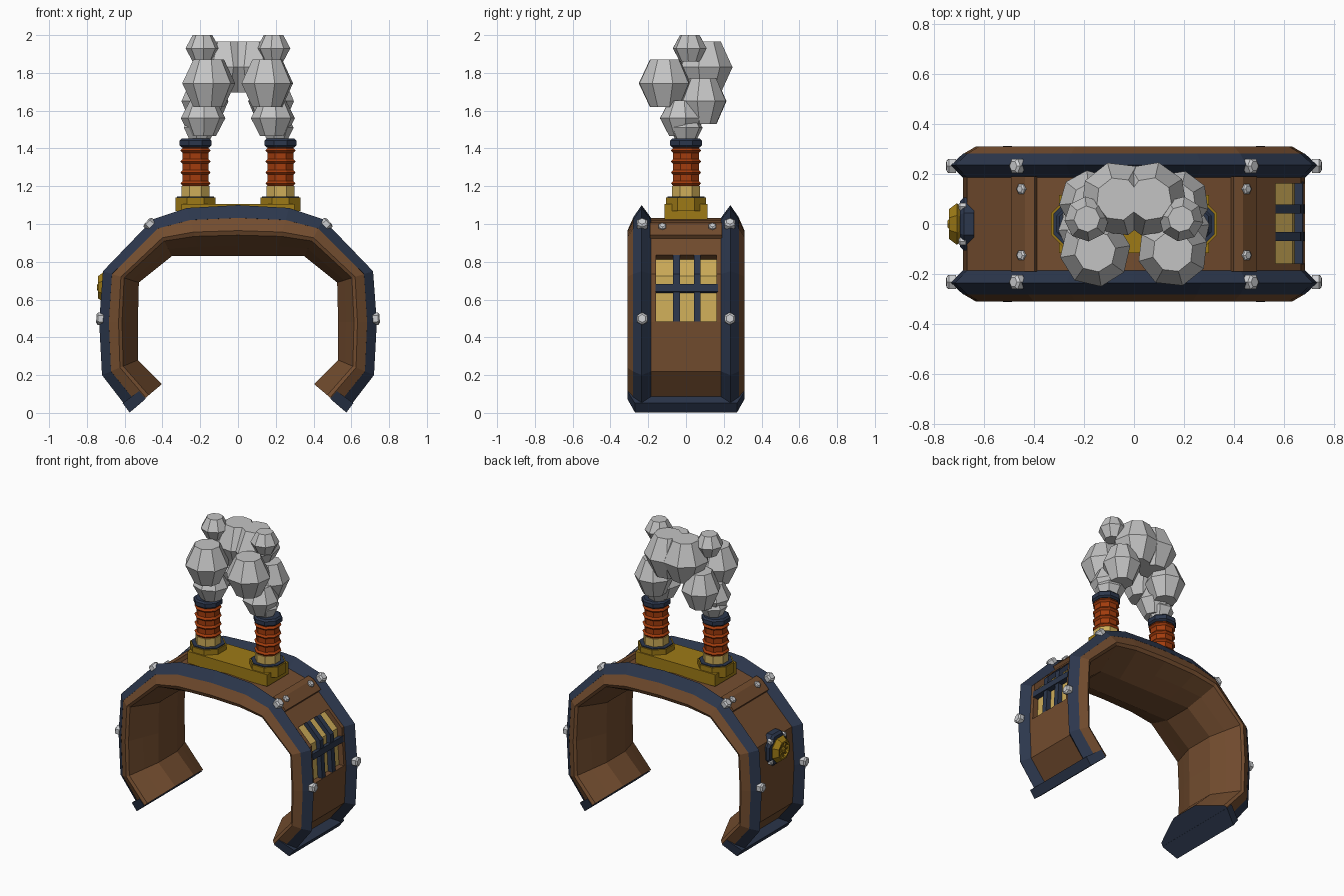
import bpy, bmesh, math, random
from mathutils import Matrix, Vector

random.seed(4)
if "Cube" in bpy.data.objects:
    bpy.data.objects.remove(bpy.data.objects["Cube"])


def material(name, r, g, b):
    m = bpy.data.materials.new(name)
    m.use_nodes = True
    m.diffuse_color = (r, g, b, 1)
    m.node_tree.nodes["Principled BSDF"].inputs["Base Color"].default_value = (r, g, b, 1)
    return m


BROWN = material("brown leather", .17, .073, .028)
NAVY = material("navy metal", .025, .038, .073)
GOLD = material("dark gold", .34, .195, .008)
PALE = material("pale brass", .62, .42, .1)
RED = material("rust red", .36, .045, .004)
SMOKE = material("smoke grey", .55, .55, .55)
STEEL = material("bolt steel", .62, .63, .65)

# Outer and inner outline of the right half, from the tip up to the crown
OUTER = [(.57, .005), (.72, .2), (.735, .48), (.715, .75), (.45, 1.025), (.27, 1.085), (0, 1.1)]
INNER = [(.4, .15), (.53, .28), (.53, .48), (.525, .69), (.35, .83), (.2, .83), (0, .83)]


def mirrored(half):
    return [Vector((x, 0, z)) for x, z in half] + [Vector((-x, 0, z)) for x, z in half[-2::-1]]


OUTER, INNER = mirrored(OUTER), mirrored(INNER)


def arch(s, t, y=0):
    """Point at s along the arch and t from the outside to the inside."""
    i = min(int(s), len(OUTER) - 2)
    p = OUTER[i].lerp(OUTER[i + 1], s - i).lerp(INNER[i].lerp(INNER[i + 1], s - i), t)
    return p + Vector((0, y, 0))


def outward(s):
    d = arch(s + .08, 0) - arch(s - .08, 0)
    return Vector((d.z, 0, -d.x)).normalized()


def finish(name, bm, mats):
    bmesh.ops.recalc_face_normals(bm, faces=bm.faces)
    mesh = bpy.data.meshes.new(name)
    bm.to_mesh(mesh)
    bm.free()
    for m in mats:
        mesh.materials.append(m)
    ob = bpy.data.objects.new(name, mesh)
    bpy.context.collection.objects.link(ob)
    return ob


def skin(name, rings, mats, cap_index=0):
    """Join rings of points into a closed solid."""
    bm = bmesh.new()
    loops = [[bm.verts.new(p) for p in ring] for ring in rings]
    n = len(loops[0])
    for a, b in zip(loops, loops[1:]):
        for k in range(n):
            bm.faces.new((a[k], a[(k + 1) % n], b[(k + 1) % n], b[k]))
    for loop in (loops[0], loops[-1]):
        bm.faces.new(loop).material_index = cap_index
    return finish(name, bm, mats)


def loft(name, stops, section, *mats):
    rings = [[arch(s, t, y) for t, y in section] for s in stops]
    return skin(name, rings, mats, len(mats) - 1)


def slab(name, stops, top, bottom, y0, y1, mat):
    """Plate that follows the arch between two depths."""
    return loft(name, stops, [(top, y0), (top, y1), (bottom, y1), (bottom, y0)], mat)


def lathe(name, loc, axis, profile, sides, mat, spin=None):
    """Turn (radius, height) pairs about an axis."""
    frame = Matrix.Translation(loc) @ Vector(axis).to_track_quat('Z', 'Y').to_matrix().to_4x4()
    spin = math.pi / sides if spin is None else spin
    angles = [spin + math.tau * k / sides for k in range(sides)]
    rings = [[frame @ Vector((r * math.cos(a), r * math.sin(a), h)) for a in angles]
             for r, h in profile]
    return skin(name, rings, [mat])


def box(name, frame, loc, size, mat):
    bm = bmesh.new()
    bmesh.ops.create_cube(bm, size=1, matrix=frame @ Matrix.Translation(loc) @ Matrix.Diagonal((*size, 1)))
    return finish(name, bm, [mat])


def bolt(name, loc, axis, r):
    lathe(name, loc, axis, [(r, -.02), (r, r * .25), (r * .65, r * .5)], 6, STEEL)


# Arch body with a barrelled inside and navy end faces
half = [(.25, .28), (.5, .31), (.59, .3), (.8, .2), (1, .1)]
stops = [.02] + list(range(1, 12)) + [11.98]
body = loft("arch_body", stops, half + [(t, -y) for t, y in reversed(half)], BROWN, NAVY)

# Window recess on the left side, following the bend of the panel
cutter = slab("window_cutter", (2.01, 3, 3.42), .05, .46, -.158, .162, BROWN)
cutter.hide_render = True
mod = body.modifiers.new("window", 'BOOLEAN')
mod.operation, mod.solver, mod.object = 'DIFFERENCE', 'EXACT', cutter
bpy.context.view_layer.objects.active = body
bpy.ops.object.modifier_apply(modifier=mod.name)
bpy.data.objects.remove(cutter)

# Window pane and bars
slab("window_pane", (2.01, 3, 3.41), .43, .465, -.158, .162, PALE)
for y in (-.05, .06):
    slab("window_upright_bar", (2.01, 3, 3.42), .26, .42, y - .018, y + .018, NAVY)
slab("window_cross_bar", (2.63, 2.79), .23, .4, -.162, .17, NAVY)

# Ridged edge rails
for side in (-1, 1):
    rail = [(0, .235), (.25, .281), (.3, .24), (.25, .185)]
    loft("edge_rail", range(13), [(t, y * side) for t, y in rail], NAVY)
    for s in (2.07, 3.92, 8.08, 9.93):
        bolt("rail_bolt", arch(s, 0, .232 * side), outward(s), .033)

# Tip caps and shoulder straps
for tip, strap, pin in (((0, .25), (3.78, 4, 4.22), 3.95), ((11.75, 12), (7.78, 8, 8.22), 8.05)):
    loft("tip_cap", tip, [(-.02, .27), (.48, .311), (.48, -.311), (-.02, -.27)], NAVY)
    slab("shoulder_strap", strap, .14, .32, -.19, .19, BROWN)
    for y in (-.125, .14):
        bolt("strap_bolt", arch(pin, .13, y), outward(pin), .023)

# Hand wheel on the right side
left = (-1, 0, 0)
hub = Vector((-.64, 0, .665))
lathe("wheel_mount", hub, left, [(.115, 0), (.115, .04), (.1, .055)], 8, NAVY)
lathe("wheel_rim", hub, left, [(.07, .05), (.09, .068), (.064, .1), (.052, .1), (.048, .075)], 8, GOLD)
lathe("wheel_hub", hub, left, [(.022, .05), (.022, .1), (.014, .106)], 6, GOLD)
for k in range(4):
    turn = Matrix.Translation(hub) @ Matrix.Rotation(math.pi * k / 4, 4, 'X')
    box("wheel_spoke", turn, (-.083, 0, 0), (.018, .105, .012), GOLD)
    corner = turn @ Matrix.Rotation(math.pi * k / 4 + math.pi / 4, 4, 'X')
    bolt("wheel_bolt", corner @ Vector((-.052, .098, 0)), left, .018)

# Chimney base plate
box("chimney_plate", Matrix(), (0, 0, 1.065), (.6, .23, .08), GOLD)

# Chimneys and smoke puffs, mirrored
up = (0, 0, 1)
PUFFS = [  # x, y, z, radius, half height
    (.155, -.11, 1.745, .142, .125),
    (.188, .02, 1.93, .09, .07),
    (.065, .1, 1.83, .15, .135),
    (.175, .09, 1.65, .125, .12),
    (.185, -.02, 1.56, .118, .095),
]
for side in (-1, 1):
    foot = Vector((.225 * side, 0, 0))
    lathe("chimney_foot", foot, up, [(.115, 1.07), (.115, 1.14)], 8, GOLD)
    lathe("foot_plate", foot, up, [(.106, 1.135), (.106, 1.146)], 8, NAVY)
    lathe("chimney_collar", foot, up, [(.08, 1.14), (.08, 1.2)], 8, PALE)
    ribs = [(.076, 1.19)]
    for k in range(4):
        z = 1.215 + k * .058
        ribs += [(.074, z - .012), (.086, z), (.074, z + .012)]
    lathe("chimney_pipe", foot, up, ribs + [(.074, 1.42)], 8, RED)
    lathe("chimney_rim", foot, up, [(.078, 1.405), (.091, 1.415), (.091, 1.442), (.08, 1.452)], 8, NAVY)
    lathe("smoke_neck", (.205 * side, 0, 0), up, [(.055, 1.44), (.09, 1.51), (.06, 1.56)], 7, SMOKE)
    for x, y, z, r, h in PUFFS:
        lathe("smoke_puff", (x * side, y, z), up, [(r * .58, -h), (r, 0), (r * .58, h)], 8,
              SMOKE, random.uniform(0, .7))
